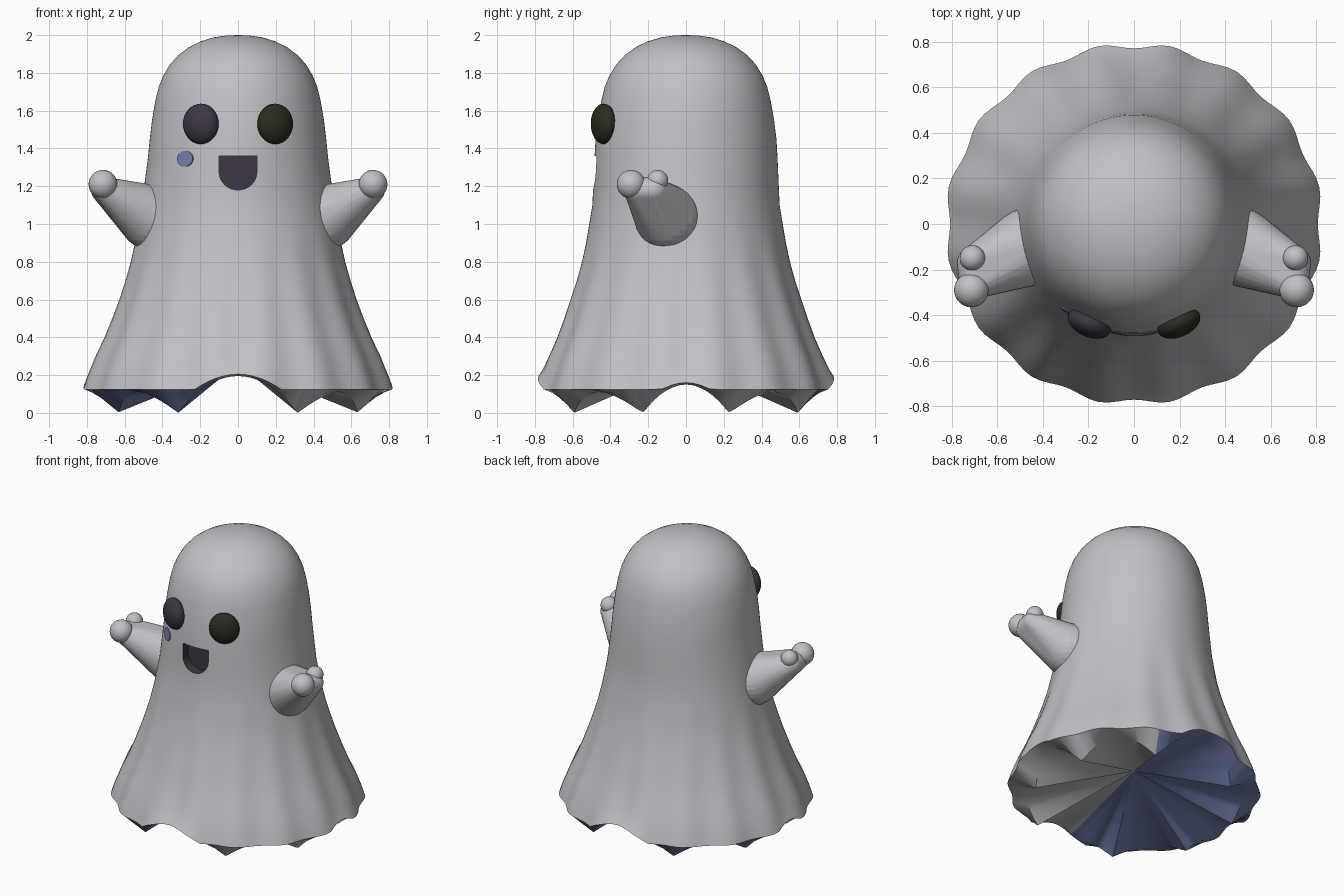
import bpy, bmesh, math
from mathutils import Vector, Matrix

if "Cube" in bpy.data.objects:
    bpy.data.objects.remove(bpy.data.objects["Cube"])


def material(name, rgb):
    m = bpy.data.materials.new(name)
    m.diffuse_color = (*rgb, 1)
    m.use_nodes = True
    m.node_tree.nodes["Principled BSDF"].inputs["Base Color"].default_value = m.diffuse_color
    return m


GREY = material("pale grey", (0.54, 0.53, 0.56))
BLUE = material("soft blue", (0.17, 0.21, 0.42))
PLUM = material("dark plum", (0.046, 0.037, 0.054))
OLIVE = material("dark olive", (0.025, 0.025, 0.014))


def make(name, bm, *mats, angle=40):
    bmesh.ops.recalc_face_normals(bm, faces=bm.faces[:])
    me = bpy.data.meshes.new(name)
    bm.to_mesh(me)
    bm.free()
    ob = bpy.data.objects.new(name, me)
    bpy.context.collection.objects.link(ob)
    for m in mats:
        me.materials.append(m)
    smooth(ob, angle)
    return ob


def smooth(ob, angle=40):
    bpy.ops.object.select_all(action='DESELECT')
    ob.select_set(True)
    bpy.context.view_layer.objects.active = ob
    bpy.ops.object.shade_smooth_by_angle(angle=math.radians(angle))


# Scalloped hem: eight low tips with arches of different heights between them
TIPS = [-20, 20, 62, 118, 160, 200, 242, 298, 340]
ARCH = [0.15, 0.11, 0.195, 0.11, 0.15, 0.11, 0.195, 0.11]


def hem_height(deg):
    d = deg if deg < 340 else deg - 360
    for a, b, h in zip(TIPS, TIPS[1:], ARCH):
        if a <= d <= b:
            return h * math.sin(math.pi * (d - a) / (b - a))
    return 0


# Sheet body: revolved profile whose folds grow towards the hem
PROFILE = [(.06, 1.998), (.13, 1.988), (.2, 1.966), (.26, 1.936), (.315, 1.895),
           (.36, 1.845), (.396, 1.785), (.42, 1.725), (.438, 1.65), (.455, 1.55),
           (.467, 1.45), (.477, 1.35), (.497, 1.2), (.511, 1.1), (.528, 1.0),
           (.545, .9), (.566, .8), (.592, .7), (.622, .6), (.657, .5),
           (.695, .4), (.74, .3)]
N = 128
bm = bmesh.new()
rings = []
angles = [360 * i / N for i in range(N)]


def depth_scale(z):
    # head is slightly deeper than wide, waist slightly shallower
    if z > 1.4:
        return 1.025
    if z > 1.1:
        return 0.97 + 0.055 * (z - 1.1) / 0.3
    return 0.97 + 0.03 * min(1, max(0, (1.0 - z) / 0.4))


def add_ring(func):
    ring = []
    for d in angles:
        r, z = func(d)
        a = math.radians(d)
        ring.append(bm.verts.new((r * math.cos(a), r * math.sin(a) * depth_scale(z), z)))
    rings.append(ring)


def fold(d, w):
    a = math.radians(d)
    return w * (0.018 * math.cos(2 * a) - 0.012 * math.cos(16 * a))


for r, z in PROFILE:
    w = max(0, (1 - z) / 0.8)
    add_ring(lambda d: (r + fold(d, w), z))
add_ring(lambda d: (0.782 + fold(d, 1), max(0.19, hem_height(d) + 0.04)))
add_ring(lambda d: (0.802 + fold(d, 1), max(0.125, hem_height(d) + 0.01)))
rim = len(rings) - 1
add_ring(lambda d: (0.67 + 0.35 * hem_height(d), hem_height(d)))
top = bm.verts.new((0, 0, 2))
centre = bm.verts.new((0, 0, 0.26))
for i in range(N):
    j = (i + 1) % N
    bm.faces.new((top, rings[0][i], rings[0][j]))
    under = [bm.faces.new((centre, rings[-1][j], rings[-1][i]))]
    for k in range(len(rings) - 1):
        f = bm.faces.new((rings[k][i], rings[k + 1][i], rings[k + 1][j], rings[k][j]))
        if k >= rim:
            under.append(f)
    # one side of the underside is blue
    if 62 < 360 * (i + 0.5) / N < 262:
        for f in under:
            f.material_index = 1
body = make("sheet_body", bm, GREY, BLUE, PLUM)

# Mouth: D-shaped recess cut into the body
bm = bmesh.new()
outline = [(-.1, 1.36), (.1, 1.36)]
for i in range(17):
    a = math.pi * i / 16
    outline.append((.1 * math.cos(a), 1.275 - .095 * math.sin(a)))
face = bm.faces.new([bm.verts.new((x, -.65, z)) for x, z in outline])
ext = bmesh.ops.extrude_face_region(bm, geom=[face])
bmesh.ops.translate(bm, vec=(0, .23, 0),
                    verts=[v for v in ext['geom'] if isinstance(v, bmesh.types.BMVert)])
cutter = make("mouth_cutter", bm, PLUM)
mod = body.modifiers.new("mouth", 'BOOLEAN')
mod.operation = 'DIFFERENCE'
mod.solver = 'EXACT'
mod.material_mode = 'TRANSFER'
mod.object = cutter
bpy.context.view_layer.objects.active = body
bpy.ops.object.modifier_apply(modifier=mod.name)
bpy.data.objects.remove(cutter)
smooth(body)


def ball(bm, centre, radius, scale=(1, 1, 1), turn=0):
    mat = (Matrix.Translation(centre) @ Matrix.Rotation(turn, 4, 'Z')
           @ Matrix.Diagonal((*scale, 1)))
    return bmesh.ops.create_uvsphere(bm, u_segments=28, v_segments=16,
                                     radius=radius, matrix=mat)['verts']


for side, s, eye_mat in (("left", -1, PLUM), ("right", 1, OLIVE)):
    # Eyes: flattened ovals following the face
    bm = bmesh.new()
    ball(bm, (s * .197, -.436, 1.53), 1, (.1, .06, .107), s * math.radians(24))
    make(side + "_eye", bm, eye_mat)

    # Arms: tapered hull from shoulder to the two finger roots
    bm = bmesh.new()
    ball(bm, (s * .46, -.10, 1.035), .172)
    ball(bm, (s * .70, -.26, 1.18), .068)
    ball(bm, (s * .71, -.17, 1.18), .068)
    hull = bmesh.ops.convex_hull(bm, input=bm.verts[:])
    inner = [v for v in bm.verts if not any(f in hull['geom'] for f in v.link_faces)]
    bmesh.ops.delete(bm, geom=list({g for g in hull['geom_interior'] + hull['geom_unused']
                                    if isinstance(g, bmesh.types.BMVert)} | set(inner)),
                     context='VERTS')
    make(side + "_arm", bm, GREY)

    # Hand: a large and a small round finger
    for part, c, r in (("finger", (s * .715, -.29, 1.21), .076),
                       ("thumb", (s * .71, -.15, 1.23), .056)):
        bm = bmesh.new()
        ball(bm, c, r)
        make(side + "_" + part, bm, GREY)

# Cheek: thin round plate on the face
bm = bmesh.new()
normal = Vector((-.28, -.385, .05)).normalized()
mat = (Matrix.Translation((-.279, -.394, 1.345))
       @ normal.to_track_quat('Z', 'Y').to_matrix().to_4x4()
       @ Matrix.Diagonal((1.22, 1, 1, 1)))
bmesh.ops.create_cone(bm, cap_ends=True, segments=24, radius1=.042, radius2=.042,
                      depth=.009, matrix=mat)
make("cheek", bm, BLUE)
